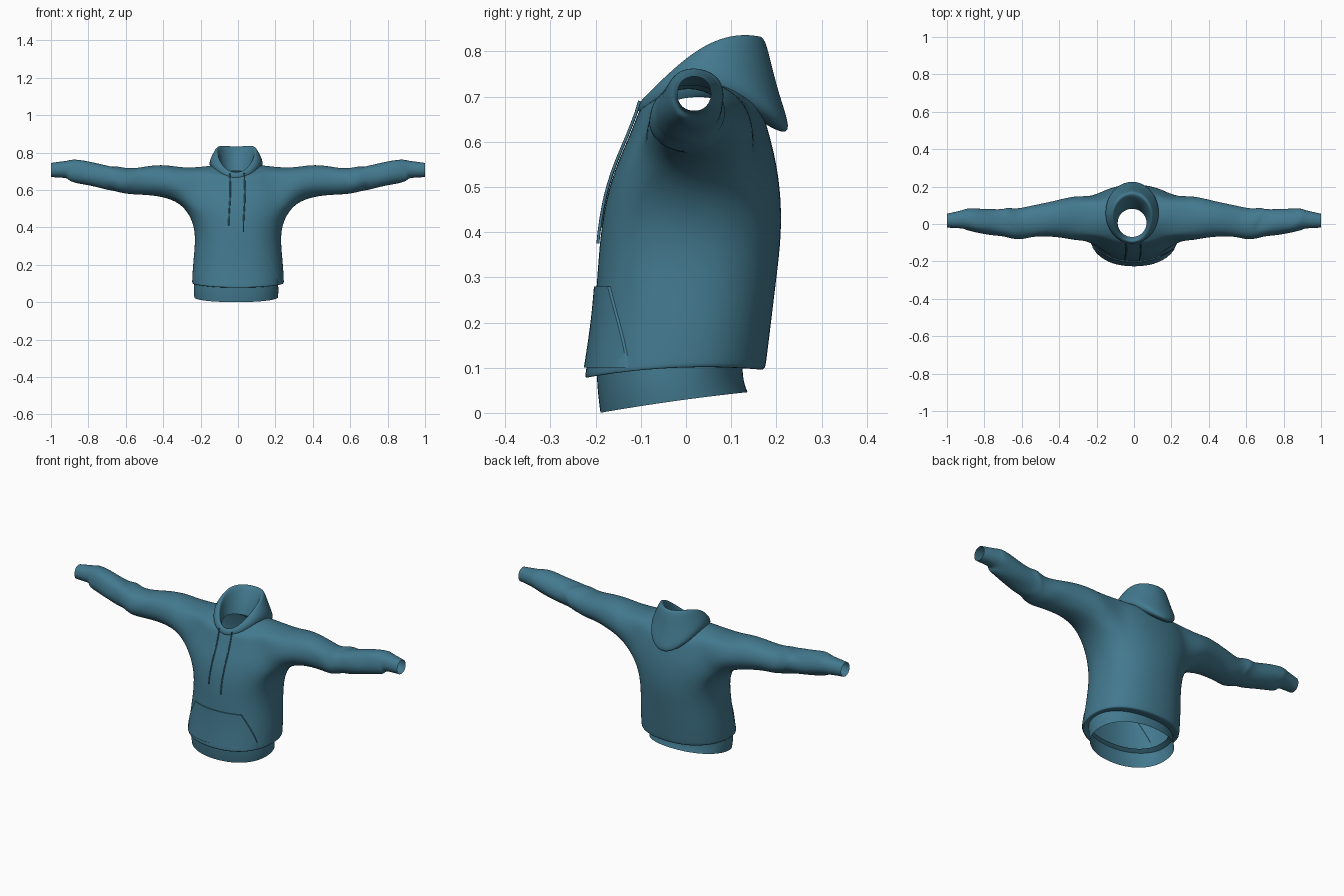
import bpy, bmesh, math
from mathutils import Vector
from mathutils.bvhtree import BVHTree

cube = bpy.data.objects.get("Cube")
if cube:
    bpy.data.objects.remove(cube)

fabric = bpy.data.materials.new("teal fabric")
fabric.use_nodes = True
TEAL = (0.055, 0.19, 0.27, 1)
fabric.diffuse_color = TEAL
fabric.node_tree.nodes["Principled BSDF"].inputs["Base Color"].default_value = TEAL
N = 24


def finish(bm, name, levels=2):
    bmesh.ops.recalc_face_normals(bm, faces=bm.faces)
    mesh = bpy.data.meshes.new(name)
    bm.to_mesh(mesh)
    bm.free()
    mesh.materials.append(fabric)
    mesh.shade_smooth()
    ob = bpy.data.objects.new(name, mesh)
    bpy.context.collection.objects.link(ob)
    if levels:
        mod = ob.modifiers.new("smooth", 'SUBSURF')
        mod.levels = mod.render_levels = levels
    else:
        mesh.set_sharp_from_angle(angle=math.radians(40))
    return ob


def ring(bm, rx, yf, yb, zf, zs, zb, cx=0.0, power=1.0):
    """Oval ring whose height runs from front (zf) over sides (zs) to back (zb)."""
    verts = []
    for i in range(N):
        a = 2 * math.pi * i / N
        c, s = (math.copysign(abs(v) ** power, v) for v in (math.cos(a), math.sin(a)))
        z = zs + (zb - zf) / 2 * s + ((zb + zf) / 2 - zs) * s * s
        verts.append(bm.verts.new((cx + rx * c, (yf + yb) / 2 + (yb - yf) / 2 * s, z)))
    return verts


def bridge(bm, a, b):
    n = len(a)
    return [bm.faces.new((a[i], a[(i + 1) % n], b[(i + 1) % n], b[i])) for i in range(n)]


def loft(bm, specs, **kw):
    rings = [ring(bm, *s, **kw) for s in specs]
    return rings, [bridge(bm, a, b) for a, b in zip(rings, rings[1:])]


# Torso: stacked rings from the gathered hem to the neck
bm = bmesh.new()
rings, faces = loft(bm, [
    (.208, -.18, .11, .10, .11, .105),
    (.247, -.227, .176, .072, .096, .092),
    (.248, -.225, .178, .082, .106, .102),
    (.243, -.206, .19, .2, .2, .2),
    (.232, -.198, .202, .3, .3, .3),
    (.232, -.192, .213, .39, .39, .39),
    (.262, -.178, .212, .48, .47, .48),
    (.285, -.155, .202, .55, .54, .55),
    (.282, -.132, .19, .6, .6, .6),
    (.265, -.112, .176, .65, .66, .65),
    (.235, -.102, .162, .675, .72, .68),
    (.106, -.085, .13, .68, .735, .70)], power=.88)

# Sleeves: open an armhole on each side and extend its edge outward
LOW, HIGH, HALF = 6, 10, 3
# x, front y, back y, bottom z, top z
SLEEVE = [
    (.31, -.094, .156, .525, .722), (.37, -.08, .143, .553, .733),
    (.45, -.07, .122, .57, .735), (.54, -.072, .102, .576, .718),
    (.60, -.088, .09, .576, .714), (.65, -.08, .088, .592, .73),
    (.67, -.076, .094, .598, .726), (.70, -.07, .08, .602, .731),
    (.78, -.06, .084, .62, .748), (.86, -.045, .086, .636, .766),
    (.895, -.036, .084, .648, .762), (.91, -.026, .078, .662, .757),
    (.95, -.024, .068, .666, .752), (1.0, -.021, .057, .668, .745)]
for side, mid in ((1, 0), (-1, N // 2)):
    cols = [(mid + k) % N for k in range(-HALF, HALF + 1)]
    loop = [rings[LOW][c] for c in cols]
    loop += [rings[r][cols[-1]] for r in range(LOW + 1, HIGH)]
    loop += [rings[HIGH][c] for c in reversed(cols)]
    loop += [rings[r][cols[0]] for r in range(HIGH - 1, LOW, -1)]
    patch = [faces[r][c] for r in range(LOW, HIGH) for c in cols[:-1]]
    bmesh.ops.delete(bm, geom=patch, context='FACES')
    angles = [math.atan2((v.co.z - .61) / .11, (v.co.y - .03) / .14) for v in loop]
    prev = loop
    for x, yf, yb, zb, zt in SLEEVE:
        fold = .045 if .5 < x < .9 else 0
        new = []
        for a in angles:
            k = 1 + fold * math.sin(3 * a + 37 * x)
            new.append(bm.verts.new((side * (x + fold * .4 * math.sin(2 * a)),
                                     (yf + yb) / 2 + (yb - yf) / 2 * math.cos(a) * k,
                                     (zb + zt) / 2 + (zt - zb) / 2 * math.sin(a) * k)))
        bridge(bm, prev, new)
        prev = new
body = finish(bm, "torso_and_sleeves")

# Ribbed waistband below the body
bm = bmesh.new()
loft(bm, [(.226, -.191, .138, 0, .026, .046),
          (.229, -.197, .128, .045, .06, .07),
          (.226, -.2, .126, .1, .11, .11)], cx=-.01, power=.92)
finish(bm, "waistband")

# Hood: lies folded behind the neck, with a rim and an inner lining
bm = bmesh.new()
loft(bm, [
    (.122, -.095, .15, .655, .70, .655),
    (.138, -.106, .212, .66, .715, .615),
    (.146, -.108, .236, .675, .742, .622),
    (.138, -.102, .208, .688, .772, .70),
    (.122, -.095, .188, .695, .80, .78),
    (.108, -.088, .174, .692, .817, .838),
    (.097, -.082, .15, .685, .805, .832),
    (.088, -.078, .105, .68, .75, .76),
    (.078, -.07, .082, .67, .70, .70)], cx=-.01)
finish(bm, "hood")

# Surface lookup on the finished body front
deps = bpy.context.evaluated_depsgraph_get()
tree = BVHTree.FromObject(body, deps)


def front(x, z, lift):
    hit = tree.ray_cast(Vector((x, -1, z)), Vector((0, 1, 0)))[0]
    return Vector((x, (hit.y if hit else -.1) - lift, z))


# Front pocket: raised panel with slanted hand openings and a stitched-down rim
bm = bmesh.new()
ROWS, COLS = 10, 20
grid = []
for r in range(ROWS + 1):
    t = r / ROWS
    half = .22 - .078 * t ** 1.5
    grid.append([bm.verts.new(front((2 * c / COLS - 1) * half - .003, .1 + .18 * t, .006))
                 for c in range(COLS + 1)])
for r in range(ROWS):
    for c in range(COLS):
        bm.faces.new((grid[r][c], grid[r][c + 1], grid[r + 1][c + 1], grid[r + 1][c]))
rim = [e for e in bm.edges if e.is_boundary]
wall = bmesh.ops.extrude_edge_only(bm, edges=rim)["geom"]
for v in wall:
    if isinstance(v, bmesh.types.BMVert):
        v.co.y += .008
finish(bm, "front_pocket", 0)

# Drawstrings hanging from the hood opening
for name, x, top, end in (("right_drawstring", -.045, .69, .41),
                          ("left_drawstring", .033, .69, .375)):
    curve = bpy.data.curves.new(name, 'CURVE')
    curve.dimensions = '3D'
    curve.bevel_depth = .0035
    curve.bevel_resolution = 1
    curve.use_fill_caps = True
    spline = curve.splines.new('POLY')
    spline.points.add(12)
    for i, p in enumerate(spline.points):
        t = i / 12
        z = top + (end - top) * t
        co = front(x + .004 * math.sin(5 * t), min(z, .66), .006)
        p.co = (co.x, co.y + max(0, z - .66) * .3, z, 1)
    curve.materials.append(fabric)
    ob = bpy.data.objects.new(name, curve)
    bpy.context.collection.objects.link(ob)
